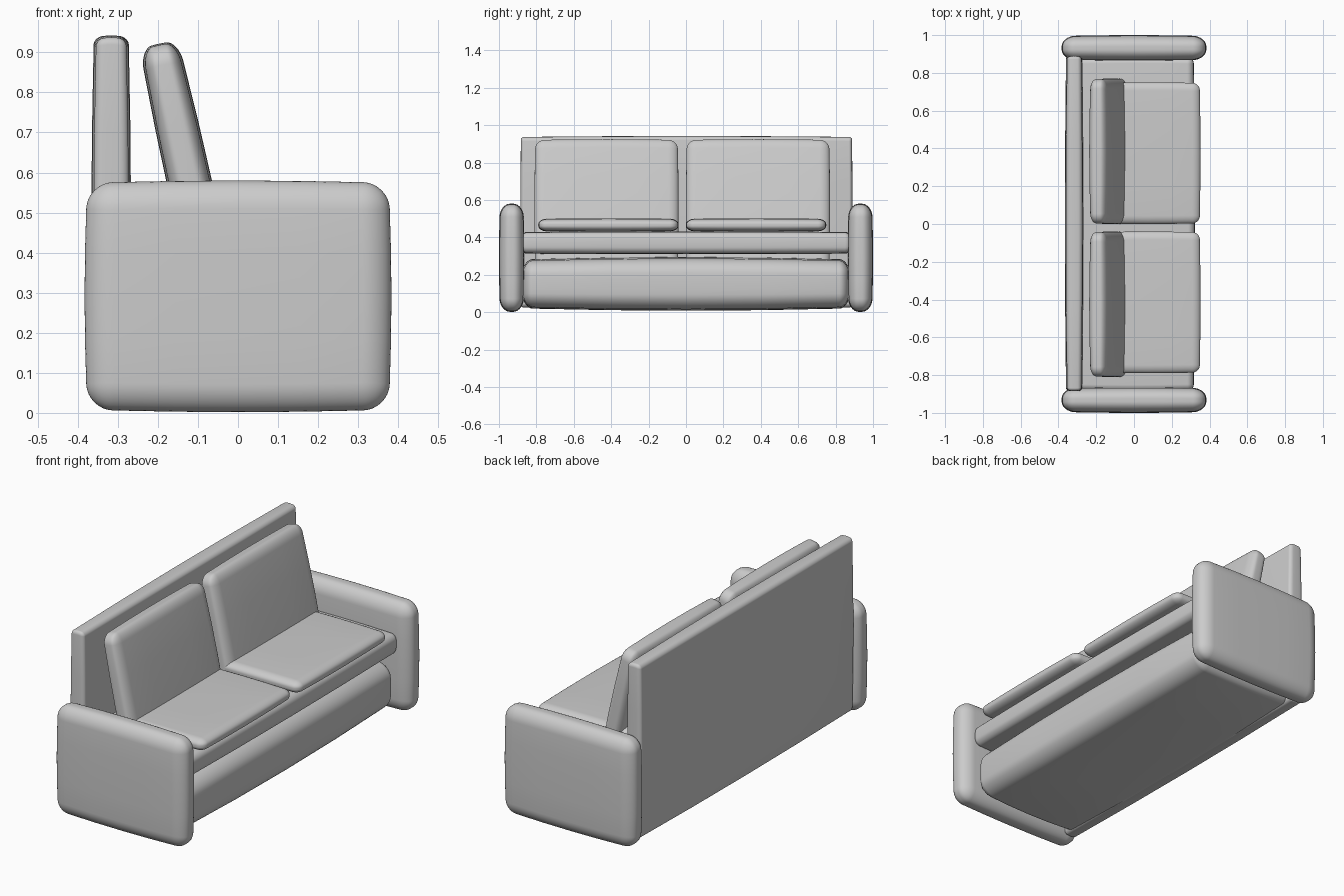
import bpy, bmesh, math

if "Cube" in bpy.data.objects:
    bpy.data.objects.remove(bpy.data.objects["Cube"])

N = 4  # segments per rounded corner, and across the middle of each face


def axis_coord(t, h, r):
    """Map t in -1..1 to a coordinate: corner, flat middle, corner."""
    k = abs(t) * 1.5 * N                 # grid index counted from the middle
    mid = N / 2
    if k <= mid:
        c = (h - r) * k / mid
    else:
        c = (h - r) + r * math.tan((k - mid) / N * math.pi / 4)
    return math.copysign(c, t)


def padded_box(name, lo, hi, r, bulge=(0, 0, 0), tilt=0):
    """Upholstered box with rounded edges and slightly swollen faces."""
    half = [(b - a) / 2 for a, b in zip(lo, hi)]
    centre = [(a + b) / 2 for a, b in zip(lo, hi)]
    bm = bmesh.new()
    bmesh.ops.create_cube(bm, size=2)
    bmesh.ops.subdivide_edges(bm, edges=bm.edges[:], cuts=3 * N - 1, use_grid_fill=True)
    for v in bm.verts:
        p = [axis_coord(v.co[i], half[i], r[i]) for i in range(3)]
        inner = [max(r[i] - half[i], min(half[i] - r[i], p[i])) for i in range(3)]
        d = [(p[i] - inner[i]) / r[i] for i in range(3)]
        length = math.sqrt(sum(c * c for c in d)) or 1
        p = [inner[i] + r[i] * d[i] / length for i in range(3)]
        u = [(p[i] / half[i]) ** 2 for i in range(3)]
        for i in range(3):
            v.co[i] = p[i] - bulge[i] * (p[i] / half[i]) * (sum(u) - u[i]) / 2
    mesh = bpy.data.meshes.new(name)
    bm.to_mesh(mesh)
    bm.free()
    for f in mesh.polygons:
        f.use_smooth = True
    obj = bpy.data.objects.new(name, mesh)
    obj.location = centre
    obj.rotation_euler[1] = math.radians(tilt)
    bpy.context.collection.objects.link(obj)
    return obj


# Arms
for side, y0, y1 in (("left", -1.0, -0.864), ("right", 0.864, 1.0)):
    padded_box(side + "_arm", (-0.383, y0, 0.002), (0.383, y1, 0.58),
               (0.065, 0.055, 0.065), (0.014, 0.01, 0.012))

# Back panel, base and seat platform
padded_box("back_panel", (-0.366, -0.885, 0.02), (-0.267, 0.89, 0.942),
           (0.025, 0.015, 0.018), (0.012, 0.004, 0.01))
padded_box("base", (-0.355, -0.875, 0.008), (0.315, 0.875, 0.295),
           (0.075, 0.05, 0.08), (0.02, 0.01, 0.025))
padded_box("seat_platform", (-0.33, -0.885, 0.31), (0.322, 0.885, 0.432),
           (0.03, 0.03, 0.035), (0.012, 0.008, 0.006))

# Seat cushions and leaning back cushions
for side, y0, seat_y1, back_y0, back_y1 in (("left", -0.79, -0.04, -0.81, -0.04),
                                            ("right", 0.0, 0.75, 0.0, 0.77)):
    padded_box(side + "_seat_cushion", (-0.2, y0, 0.43), (0.352, seat_y1, 0.502),
               (0.04, 0.04, 0.03), (0.008, 0.008, 0.006))
    padded_box(side + "_back_cushion", (-0.175, back_y0, 0.2), (-0.063, back_y1, 0.93),
               (0.035, 0.05, 0.05), (0.014, 0.008, 0.008), tilt=-12.5)
